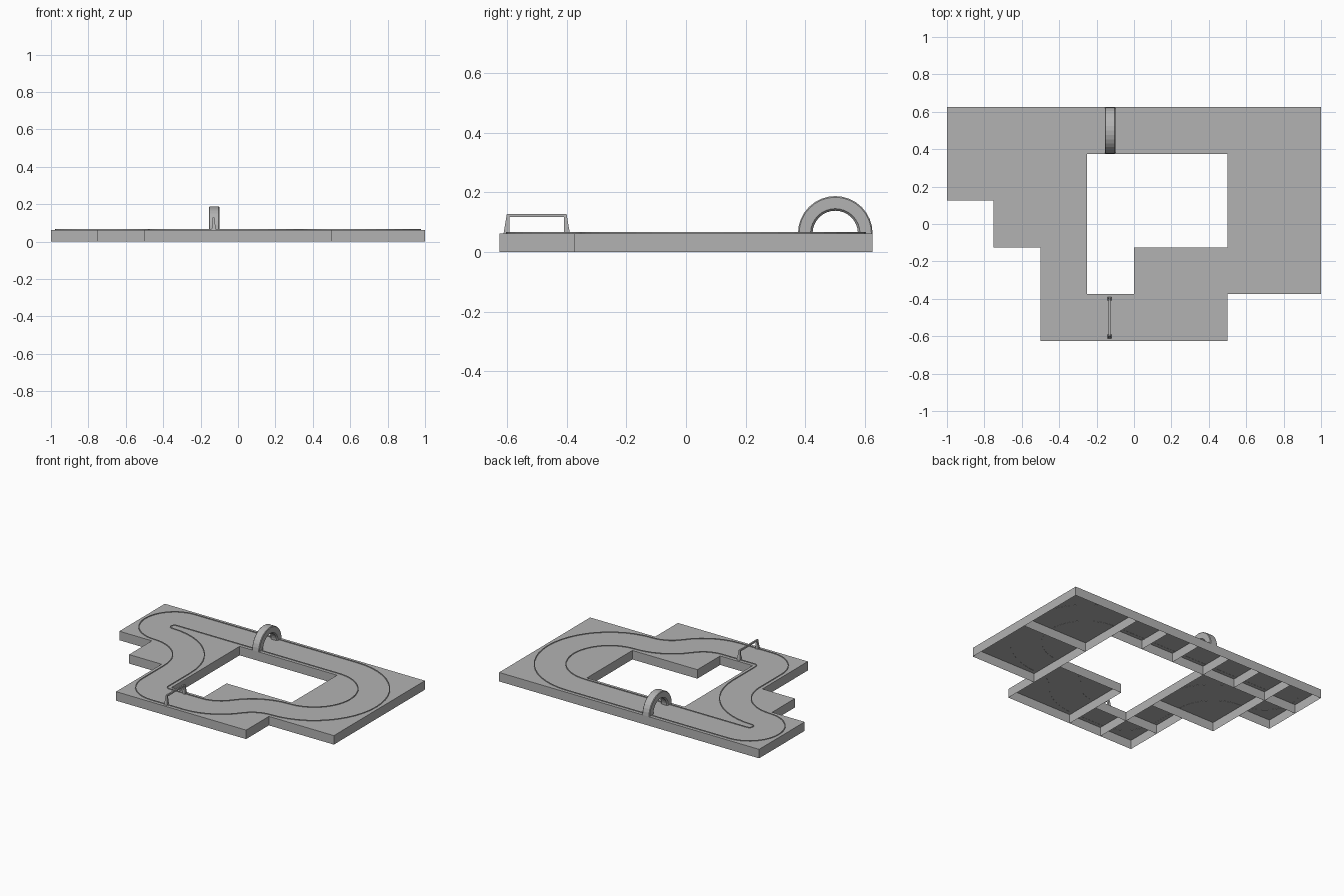
import bpy, bmesh, math
from mathutils import Vector

if "Cube" in bpy.data.objects:
    bpy.data.objects.remove(bpy.data.objects["Cube"], do_unlink=True)

TOP = 0.0625      # height of the track tiles
CELL = 0.25       # size of one grid cell

grey = bpy.data.materials.new("plain_grey")
grey.use_nodes = True
colour = (0.45, 0.45, 0.45, 1)
grey.diffuse_color = colour
grey.node_tree.nodes["Principled BSDF"].inputs["Base Color"].default_value = colour


def finish(name, bm, fix_normals=True):
    if fix_normals:
        bmesh.ops.recalc_face_normals(bm, faces=bm.faces)
    mesh = bpy.data.meshes.new(name)
    bm.to_mesh(mesh)
    bm.free()
    mesh.materials.append(grey)
    obj = bpy.data.objects.new(name, mesh)
    bpy.context.collection.objects.link(obj)
    return obj


def loft(bm, rings, closed):
    """Skin a list of equal closed rings; cap the ends if the run is open."""
    rows = [[bm.verts.new(p) for p in ring] for ring in rings]
    n = len(rows[0])
    for i in range(len(rows) - (0 if closed else 1)):
        a, b = rows[i], rows[(i + 1) % len(rows)]
        for j in range(n):
            k = (j + 1) % n
            bm.faces.new((a[j], a[k], b[k], b[j]))
    if not closed:
        bm.faces.new(rows[0])
        bm.faces.new(rows[-1])


def tile(name, x, y, cells):
    """Hollow tile, open underneath, with its low corner at x, y."""
    s = cells * CELL
    bm = bmesh.new()
    low = [bm.verts.new((x + u * s, y + v * s, 0)) for u, v in ((0, 0), (1, 0), (1, 1), (0, 1))]
    high = [bm.verts.new((v.co.x, v.co.y, TOP)) for v in low]
    bm.faces.new(high)
    for i in range(4):
        j = (i + 1) % 4
        bm.faces.new((low[i], low[j], high[j], high[i]))
    finish(name, bm, False)


# Track tiles
for i in range(5):
    tile(f"back_straight_tile_{i + 1}", -0.75 + i * CELL, 0.375, 1)
tile("back_left_curve_tile", 0.5, 0.125, 2)
tile("front_left_curve_tile", 0.5, -0.375, 2)
tile("bend_tile", 0, -0.625, 2)
tile("start_tile", -0.25, -0.625, 1)
tile("front_right_corner_tile", -0.5, -0.625, 1)
tile("right_straight_tile", -0.5, -0.375, 1)
tile("right_curve_tile", -0.75, -0.125, 2)
tile("turn_corner_tile", -1, 0.125, 1)
tile("back_right_corner_tile", -1, 0.375, 1)

# Track centre line: straights as (length, 0), bends as (radius, degrees to the left)
sway = math.degrees(2 * math.atan(0.5))
route = [(1.25, 0), (0.125, 90), (0.125, 90), (0.375, -90), (CELL, 0), (0.125, 90),
         (CELL, 0), (0.3125, sway), (0.3125, -sway), (0.375, 180)]
pos, heading, line = Vector((0.5, 0.5)), math.pi, []
for size, turn in route:
    steps = max(1, round(abs(turn) / 7.5))
    angle = math.radians(turn) / steps
    for _ in range(steps):
        line.append((pos.copy(), heading))
        chord = 2 * size * math.sin(abs(angle) / 2) if turn else size
        mid = heading + angle / 2
        pos += chord * Vector((math.cos(mid), math.sin(mid)))
        heading += angle

# Raised lane edges on both sides of the centre line
for name, offset in (("inner_lane_edge", 0.1), ("outer_lane_edge", -0.1)):
    rings = []
    for p, h in line:
        side = Vector((-math.sin(h), math.cos(h)))
        ring = []
        for d, z in ((-0.003, -0.001), (0.003, -0.001), (0.003, 0.004), (-0.003, 0.004)):
            q = p + side * (offset + d)
            ring.append((q.x, q.y, TOP + z))
        rings.append(ring)
    bm = bmesh.new()
    loft(bm, rings, True)
    finish(name, bm)

# Tunnel arch: a chamfered section swept through a half circle
half = [(0.083, 0.028), (0.121, 0.028), (0.125, 0.024)]
section = [(0.076, 0.02)] + half
section += [(r, -x) for r, x in reversed(section)]
rings = []
for i in range(17):
    a = math.pi * i / 16
    rings.append([(-0.128 + x, 0.5 + r * math.cos(a), TOP + r * math.sin(a)) for r, x in section])
bm = bmesh.new()
loft(bm, rings, False)
finish("tunnel_arch", bm)

# Start gate: two posts tapering upward and a crossbar
GATE_X, GATE_Y, GATE_TOP = -0.13, -0.5, 0.128


def block(name, levels):
    """Four sided block from (z, half width in x, low y, high y) levels."""
    bm = bmesh.new()
    loft(bm, [[(GATE_X - w, a, z), (GATE_X + w, a, z), (GATE_X + w, b, z), (GATE_X - w, b, z)]
              for z, w, a, b in levels], False)
    finish(name, bm)


for name, s in (("front_gate_post", -1), ("back_gate_post", 1)):
    block(name, [(TOP, 0.011, GATE_Y + s * 0.091, GATE_Y + s * 0.111),
                 (GATE_TOP, 0.005, GATE_Y + s * 0.091, GATE_Y + s * 0.1)])
block("gate_crossbar", [(0.117, 0.005, GATE_Y - 0.095, GATE_Y + 0.095),
                        (GATE_TOP, 0.005, GATE_Y - 0.095, GATE_Y + 0.095)])
